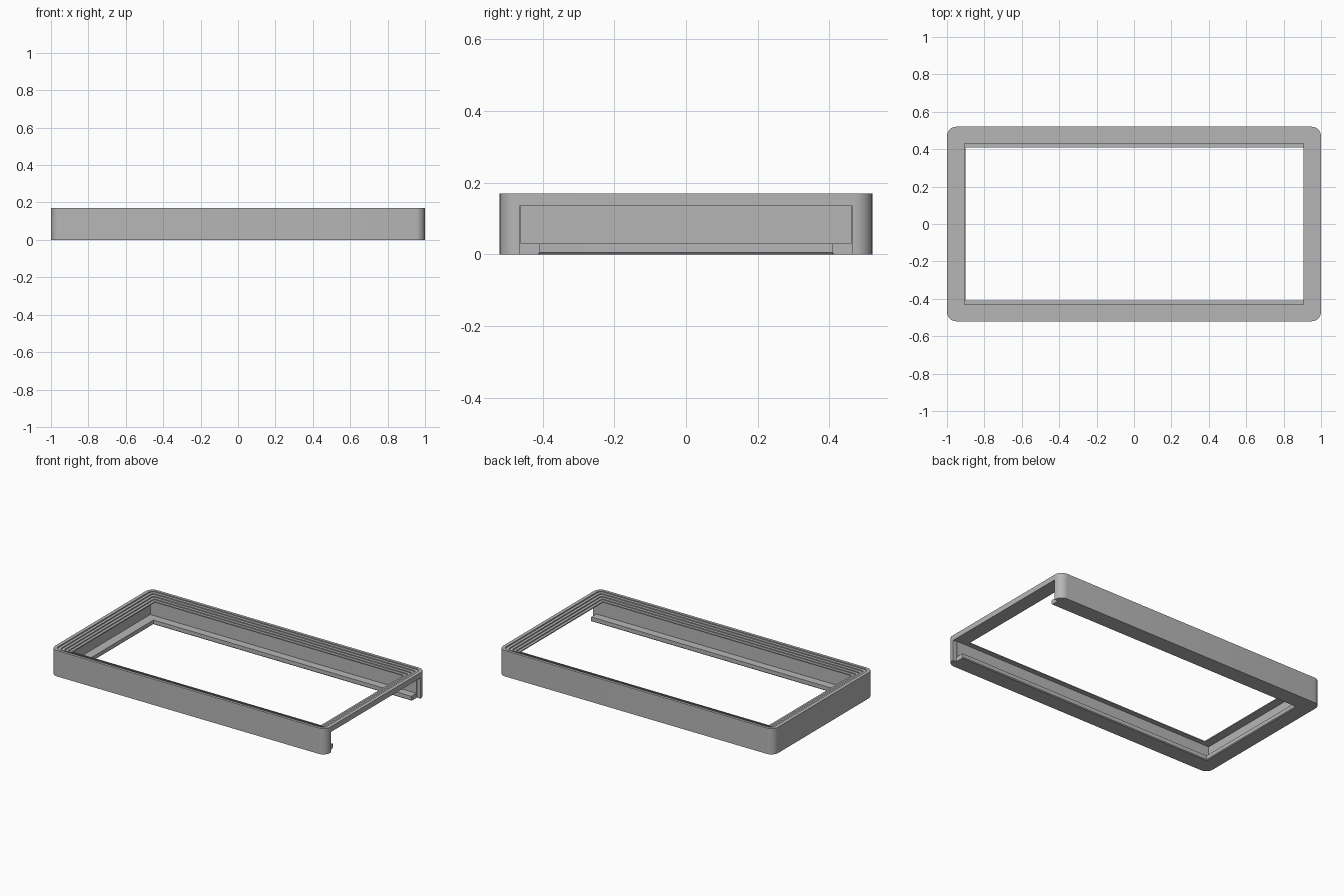
import bpy
import bmesh
from math import cos, sin, pi, radians

cube = bpy.data.objects.get("Cube")
if cube:
    bpy.data.objects.remove(cube, do_unlink=True)

# One plain grey for the whole frame
grey = bpy.data.materials.new("plain grey")
grey.use_nodes = True
colour = (0.47, 0.47, 0.47, 1)
grey.diffuse_color = colour
grey.node_tree.nodes["Principled BSDF"].inputs["Base Color"].default_value = colour


def rounded_rect(x0, x1, y, r, n=8):
    """Counter-clockwise outline of a rectangle with rounded corners."""
    corners = [(x1 - r, y - r), (x0 + r, y - r), (x0 + r, r - y), (x1 - r, r - y)]
    return [(cx + r * cos(pi / 2 * (q + i / n)), cy + r * sin(pi / 2 * (q + i / n)))
            for q, (cx, cy) in enumerate(corners) for i in range(n + 1)]


def loft(name, x0, x1, y, levels):
    """Solid through outlines given as (height, outward growth, corner radius)."""
    bm = bmesh.new()
    rings = [[bm.verts.new((px, py, z)) for px, py in rounded_rect(x0 - g, x1 + g, y + g, r)]
             for z, g, r in levels]
    count = len(rings[0])
    for low, high in zip(rings, rings[1:]):
        for i in range(count):
            j = (i + 1) % count
            bm.faces.new((low[i], low[j], high[j], high[i]))
    bm.faces.new(rings[0][::-1])
    bm.faces.new(rings[-1])
    mesh = bpy.data.meshes.new(name)
    bm.to_mesh(mesh)
    bm.free()
    mesh.materials.append(grey)
    obj = bpy.data.objects.new(name, mesh)
    bpy.context.collection.objects.link(obj)
    return obj


def box(name, x0, x1, y, z0, z1):
    bpy.ops.mesh.primitive_cube_add(size=1, location=((x0 + x1) / 2, 0, (z0 + z1) / 2))
    obj = bpy.context.object
    obj.name = name
    obj.scale = (x1 - x0, 2 * y, z1 - z0)
    obj.data.materials.append(grey)
    return obj


HEIGHT, CEILING, STEP, TREAD = 0.17, 0.135, 0.007, 0.018

# Rounded outer block
frame = loft("frame", -1, 1, 0.52, [(0, 0, 0.05), (HEIGHT, 0, 0.05)])

# Stepped window through the top
steps = [(0.1, 0, 0.001)]
for i in range(5):
    growth = i * TREAD
    radius = 0.001 + growth * 0.4
    top = 0.3 if i == 4 else CEILING + STEP * (i + 1)
    steps += [(CEILING + STEP * i if i else 0.11, growth, radius), (top, growth, radius)]
window = loft("window_cutter", -0.905, 0.905, 0.43, steps)

# Inner slot, open at one end, with its end opening
slot = box("slot_cutter", -0.96, 1.2, 0.46, 0.03, CEILING)
mouth = box("mouth_cutter", 0.975, 1.2, 0.465, -0.1, CEILING)

# Floor opening that leaves a lip with a small lower chamfer
floor = loft("floor_cutter", -0.9, 1.2, 0.408,
             [(-0.01, 0.015, 0.001), (0.005, 0, 0.001), (0.08, 0, 0.001)])

bpy.context.view_layer.objects.active = frame
for cutter in (window, slot, mouth, floor):
    cutter.hide_render = True
    mod = frame.modifiers.new(cutter.name, 'BOOLEAN')
    mod.operation = 'DIFFERENCE'
    mod.solver = 'EXACT'
    mod.object = cutter
    bpy.ops.object.modifier_apply(modifier=mod.name)
    bpy.data.objects.remove(cutter, do_unlink=True)

bpy.ops.object.select_all(action='DESELECT')
frame.select_set(True)
bpy.context.view_layer.objects.active = frame
bpy.ops.object.shade_smooth_by_angle(angle=radians(30))
